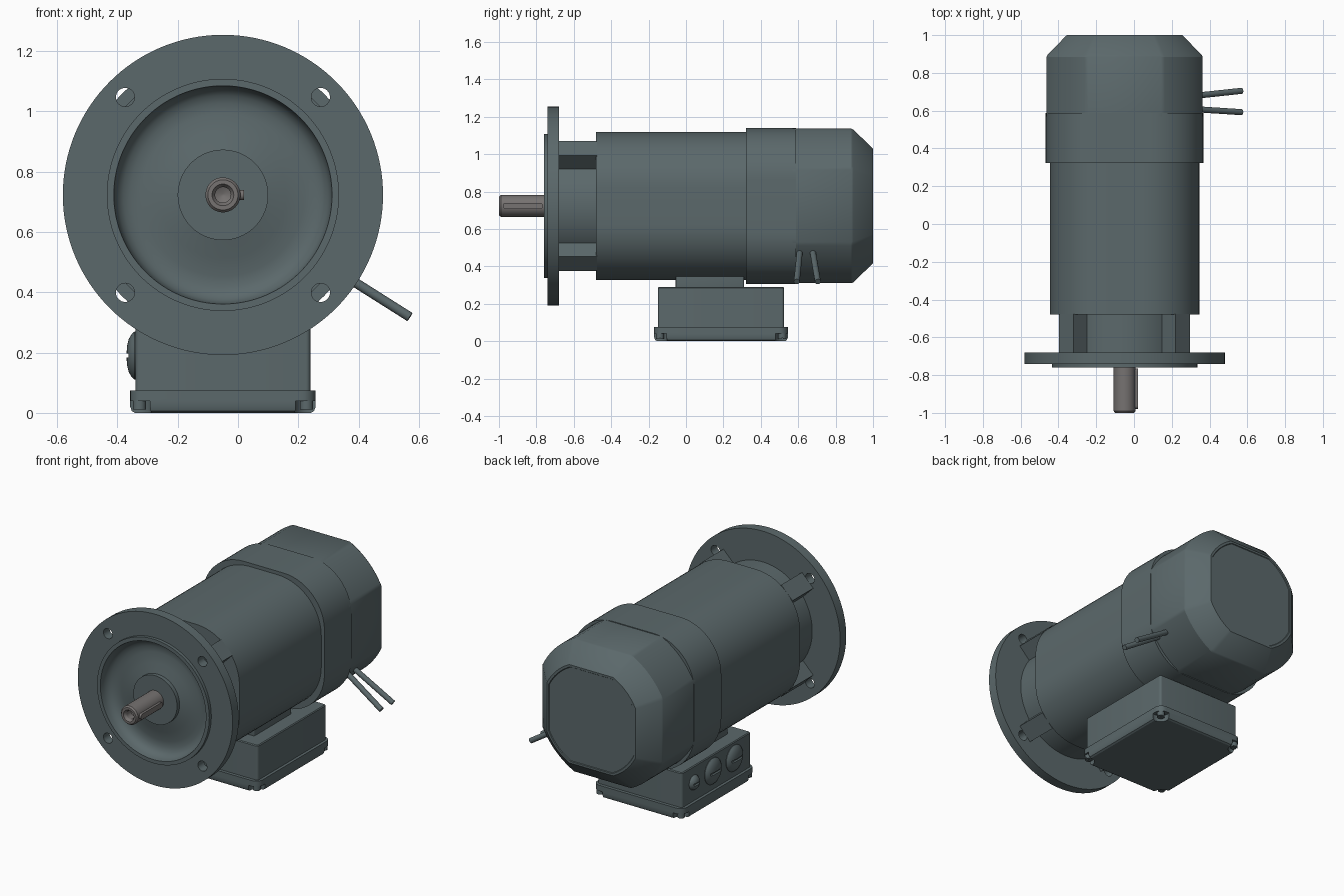
import bpy, bmesh, math
from mathutils import Vector, Matrix

if "Cube" in bpy.data.objects:
    bpy.data.objects.remove(bpy.data.objects["Cube"])

AX, AZ = -0.05, 0.723          # motor axis


def material(name, rgb):
    m = bpy.data.materials.new(name)
    m.diffuse_color = (*rgb, 1)
    m.use_nodes = True
    m.node_tree.nodes["Principled BSDF"].inputs["Base Color"].default_value = m.diffuse_color
    return m


PAINT = material("slate_paint", (0.105, 0.14, 0.147))
STEEL = material("bare_steel", (0.18, 0.168, 0.164))


def finish(name, bm, loc=(0, 0, 0), mat=PAINT):
    bmesh.ops.recalc_face_normals(bm, faces=bm.faces)
    me = bpy.data.meshes.new(name)
    bm.to_mesh(me)
    bm.free()
    ob = bpy.data.objects.new(name, me)
    bpy.context.collection.objects.link(ob)
    ob.location = loc
    me.materials.append(mat)
    return ob


def skin(bm, rings):
    """Join equal-length point rings into a capped solid."""
    vr = [[bm.verts.new(p) for p in ring] for ring in rings]
    n = len(vr[0])
    for a, b in zip(vr, vr[1:]):
        for i in range(n):
            bm.faces.new((a[i], a[(i + 1) % n], b[(i + 1) % n], b[i]))
    bm.faces.new(vr[0])
    bm.faces.new(vr[-1])


def lathe(name, profile, loc=(AX, 0, AZ), n=96, mat=PAINT):
    """Solid of revolution about y from (radius, y) points."""
    bm = bmesh.new()
    ang = [2 * math.pi * i / n for i in range(n)]
    skin(bm, [[(r * math.cos(a), y, r * math.sin(a)) for a in ang] for r, y in profile])
    return finish(name, bm, loc, mat)


def loft(name, sections, loc=(AX, 0, AZ), axis='Y', seg=14, flat=0.0):
    """Rounded-rectangle sections (half width, half height, radius, position).
    flat blends each corner from a round arc (0) to a straight chamfer (1)."""
    rings = []
    for hx, hv, r, t in sections:
        ring = []
        for q, (sx, sv) in enumerate([(1, 1), (-1, 1), (-1, -1), (1, -1)]):
            a0, a1 = math.pi / 2 * q, math.pi / 2 * (q + 1)
            for i in range(seg + 1):
                f = i / seg
                a = a0 + (a1 - a0) * f
                arc = Vector((math.cos(a), math.sin(a)))
                chord = Vector((math.cos(a0), math.sin(a0))).lerp(Vector((math.cos(a1), math.sin(a1))), f)
                p = Vector((sx * (hx - r), sv * (hv - r))) + r * arc.lerp(chord, flat)
                ring.append((p.x, t, p.y) if axis == 'Y' else (p.x, p.y, t))
        rings.append(ring)
    bm = bmesh.new()
    skin(bm, rings)
    return finish(name, bm, loc)


def box(name, size, loc, bevel=0.0, rot=0.0):
    bm = bmesh.new()
    bmesh.ops.create_cube(bm, size=1)
    bmesh.ops.scale(bm, vec=size, verts=bm.verts)
    if bevel:
        bmesh.ops.bevel(bm, geom=bm.edges[:], offset=bevel, segments=3, affect='EDGES', profile=0.5)
    bmesh.ops.rotate(bm, matrix=Matrix.Rotation(rot, 3, 'Y'), verts=bm.verts)
    return finish(name, bm, loc)


def rod(name, a, b, r, n=24):
    a, b = Vector(a), Vector(b)
    bm = bmesh.new()
    bmesh.ops.create_cone(bm, cap_ends=True, segments=n, radius1=r, radius2=r, depth=(b - a).length)
    bmesh.ops.rotate(bm, matrix=(b - a).to_track_quat('Z', 'Y').to_matrix(), verts=bm.verts)
    return finish(name, bm, (a + b) / 2)


def cut(ob, cutters):
    bpy.context.view_layer.objects.active = ob
    for c in cutters:
        c.hide_render = True
        m = ob.modifiers.new("cut", 'BOOLEAN')
        m.operation, m.solver, m.object = 'DIFFERENCE', 'EXACT', c
        bpy.ops.object.modifier_apply(modifier=m.name)
        bpy.data.objects.remove(c)


CORNERS = [(1, 1), (-1, 1), (-1, -1), (1, -1)]

# Mounting flange with pilot ring, dished front, hub and neck
flange = lathe("mounting_flange", [
    (.34, -.48), (.34, -.68), (.531, -.68), (.531, -.74), (.385, -.74), (.385, -.76),
    (.362, -.76), (.358, -.735), (.348, -.712), (.33, -.697), (.305, -.688), (.27, -.687),
    (.21, -.70), (.15, -.715), (.15, -.74), (.055, -.74)], n=128)
cut(flange, [rod("hole", (AX + .324 * i, -.8, AZ + .324 * k), (AX + .324 * i, -.6, AZ + .324 * k), .031, 32)
             for i, k in CORNERS])
for i, k in CORNERS:                       # diagonal clamping lugs on the neck
    a = math.atan2(k, i)
    box("neck_lug", (.10, .204, .11), (AX + .386 * math.cos(a), -.579, AZ + .386 * math.sin(a)), rot=-a)

# Shaft with centre bore and key
lathe("shaft", [(.058, -.7), (.058, -.99), (.05, -1), (.036, -1), (.026, -.985), (.026, -.94), (.004, -.93)],
      n=48, mat=STEEL)
key = loft("shaft_key", [(.017, .107, .016, 0), (.017, .107, .016, .03)], (AX + .04, -.872, AZ), 'Z', 8)
key.rotation_euler = (0, math.pi / 2, 0)
key.data.materials[0] = STEEL

# Motor housing, brake band and rear cowl with octagonal end
loft("motor_housing", [(.396, .396, .30, -.48), (.396, .396, .30, .34)])
loft("brake_band", [(.4175, .4175, .28, .322), (.4175, .4175, .28, .587)])
loft("rear_cowl", [(.413, .413, .22, .57), (.413, .413, .22, .885), (.408, .408, .218, .895),
                   (.312, .312, .158, .994), (.305, .305, .155, 1.0), (.293, .293, .15, 1.0),
                   (.290, .290, .149, .996)], flat=.6)

# Two brake leads
for y0, y1 in ((.61, .592), (.675, .705)):
    rod("brake_lead", (.29, y0, .495), (.57, y1, .318), .016)

# Terminal box: pedestal, case and lid with corner screw notches
BY = .1875
box("box_pedestal", (.40, .365, .16), (AX, .1275, .35), .008)
loft("terminal_box", [(.29, .3375, .015, .06), (.29, .3375, .015, .285), (.285, .3325, .012, .29)],
     (AX, BY, 0), 'Z', 5)
lid = loft("box_lid", [(.3075, .3575, .045, .075), (.3075, .3575, .045, .02), (.302, .352, .04, .006),
                       (.292, .342, .03, 0)], (AX, BY, 0), 'Z', 8)
cut(lid, [rod("notch", (AX + .29 * i, BY + .34 * j, -.02), (AX + .29 * i, BY + .34 * j, .04), .052, 32)
          for i, j in CORNERS])
for i, j in CORNERS:
    x, y = AX + .277 * i, BY + .327 * j
    s = rod("lid_screw", (x, y, .012), (x, y, .05), .022, 20)
    cut(s, [box("slot", (.05, .007, .012), (x, y, .012))])

# Slotted cable-entry plugs on the left side of the box
for y, r in ((.41, .045), (.225, .08), (.015, .08)):
    p = lathe("entry_plug", [(r, .01), (r, -.003), (r * .9, -.012), (r * .7, -.022), (r * .4, -.028),
                             (.003, -.03)], (0, 0, 0), 40)
    cut(p, [box("slot", (r * 1.3, .03, .014), (0, -.031, 0))])
    p.location = (AX - .29, y, .19)
    p.rotation_euler = (0, 0, -math.pi / 2)

# Smooth shading with crisp edges
for ob in bpy.data.objects:
    ob.select_set(ob.type == 'MESH')
bpy.context.view_layer.objects.active = flange
bpy.ops.object.shade_smooth_by_angle(angle=math.radians(30))
